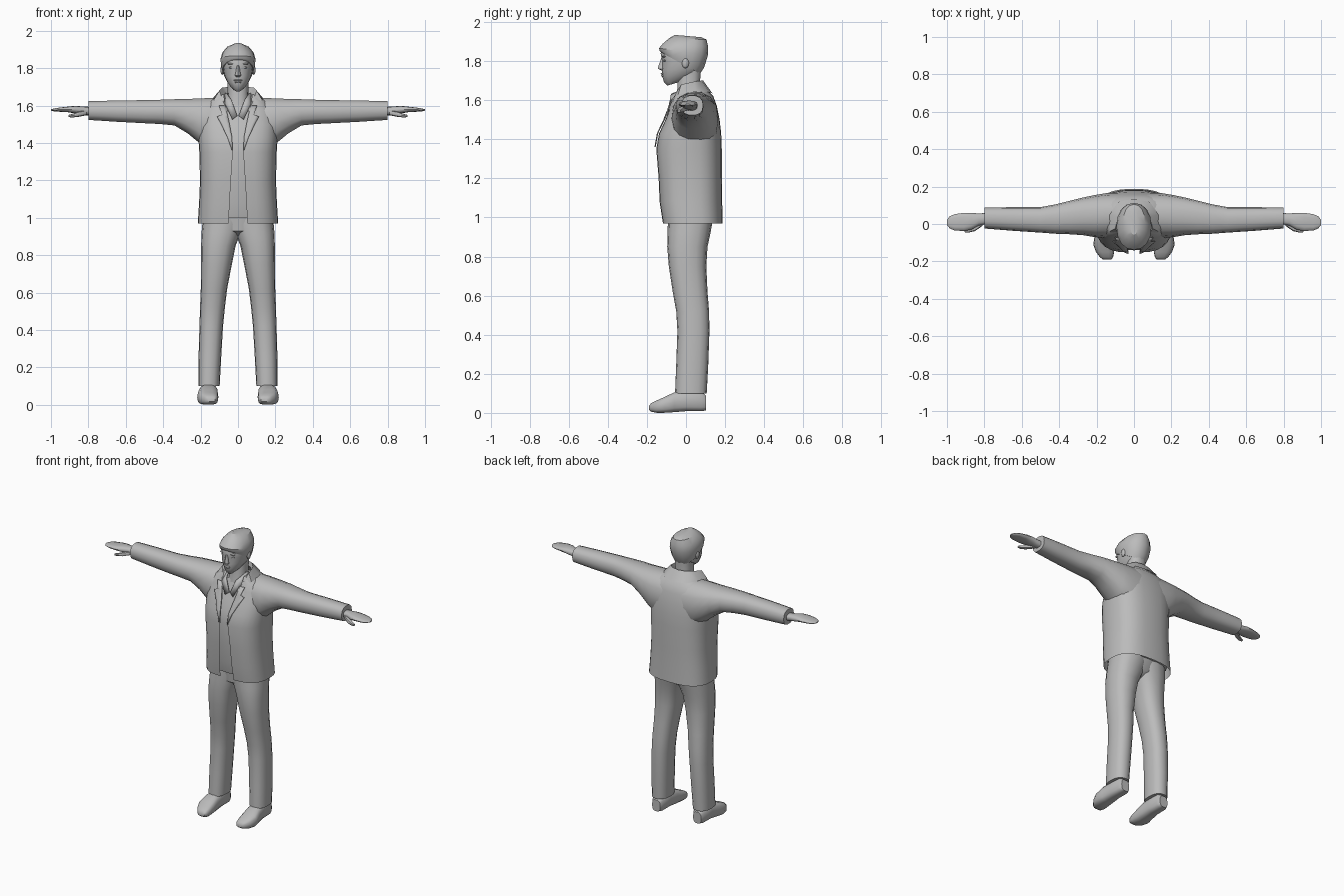
import bpy, bmesh, math

grey = bpy.data.materials.new("plain grey")
grey.diffuse_color = (0.5, 0.5, 0.5, 1)


def finish(name, bm, mirror=False, thick=0, angle=45):
    bmesh.ops.remove_doubles(bm, verts=bm.verts, dist=1e-5)
    bmesh.ops.recalc_face_normals(bm, faces=bm.faces)
    me = bpy.data.meshes.new(name)
    bm.to_mesh(me)
    bm.free()
    ob = bpy.data.objects.new(name, me)
    bpy.context.collection.objects.link(ob)
    me.materials.append(grey)
    if mirror:
        m = ob.modifiers.new("mirror", 'MIRROR')
        m.merge_threshold = 0.0005
    if thick:
        s = ob.modifiers.new("thickness", 'SOLIDIFY')
        s.thickness, s.offset = thick, 0
    bpy.ops.object.select_all(action='DESELECT')
    ob.select_set(True)
    bpy.context.view_layer.objects.active = ob
    bpy.ops.object.shade_smooth_by_angle(angle=math.radians(angle))
    return ob


def loft(name, rings, closed=True, **kw):
    """Skin a list of equal-length point rows; closed rows get end caps."""
    bm = bmesh.new()
    rows = [[bm.verts.new(p) for p in r] for r in rings]
    n = len(rows[0])
    for a, b in zip(rows, rows[1:]):
        for i in range(n if closed else n - 1):
            j = (i + 1) % n
            bm.faces.new((a[i], a[j], b[j], b[i]))
    if closed:
        bm.faces.new(rows[0])
        bm.faces.new(rows[-1])
    return finish(name, bm, **kw)


def power(v, e):
    return math.copysign(abs(v) ** e, v)


def ring(axis, pos, a0, a1, b0, b1, n=14, p=2.4, tilt=0):
    """Rounded-box section across one axis; tilt shifts pos from b0 to b1."""
    out = []
    for i in range(n):
        t = 2 * math.pi * i / n
        u = (a0 + a1) / 2 + (a1 - a0) / 2 * power(math.cos(t), 2 / p)
        s = power(math.sin(t), 2 / p)
        v = (b0 + b1) / 2 + (b1 - b0) / 2 * s
        q = pos + tilt * (s + 1) / 2
        out.append({'x': (q, u, v), 'y': (u, q, v), 'z': (u, v, q)}[axis])
    return out


# jacket body: height, half width, front y, back y, half opening
JACKET = [(0.97, 0.215, -0.118, 0.188, 0.05), (1.08, 0.208, -0.135, 0.185, 0.045),
          (1.2, 0.203, -0.14, 0.183, 0.038), (1.35, 0.207, -0.152, 0.183, 0.028),
          (1.43, 0.212, -0.138, 0.18, 0.032), (1.5, 0.212, -0.105, 0.172, 0.045),
          (1.57, 0.2, -0.078, 0.158, 0.06), (1.62, 0.16, -0.06, 0.14, 0.072),
          (1.66, 0.09, -0.04, 0.1, 0.075)]
P = 2.6


def jacket_row(z, w, yf, yb, g, n=14):
    row = []
    for i in range(n + 1):
        t = math.pi * (i / n - 0.5)
        c = abs(math.cos(t)) ** (2 / P) if 0 < i < n else 0
        x = g + (w - g) * c if t < 0 else w * c
        row.append((x, (yf + yb) / 2 + (yb - yf) / 2 * power(math.sin(t), 2 / P), z))
    return row


loft("jacket_body", [jacket_row(*r) for r in JACKET], closed=False, mirror=True)

# shirt seen through the jacket opening
loft("shirt", [ring('z', z, -w * 0.86, w * 0.86, yf + 0.012, yb - 0.02, 20, 3)
               for z, w, yf, yb, g in [(1.0, *JACKET[0][1:])] + JACKET[1:8]])
loft("shirt_collar", [[(0.004, -0.088, 1.545), (0.035, -0.075, 1.63), (0.06, 0.0, 1.665), (0, 0.085, 1.68)],
                      [(0.03, -0.096, 1.525), (0.065, -0.08, 1.60), (0.085, 0.0, 1.64), (0, 0.1, 1.65)]],
     closed=False, mirror=True, thick=0.006)


# lapels follow the jacket front
def jacket_front(x_off, z):
    for a, b in zip(JACKET, JACKET[1:]):
        if a[0] <= z <= b[0]:
            k = (z - a[0]) / (b[0] - a[0])
            _, w, yf, yb, g = [p + (q - p) * k for p, q in zip(a, b)]
            s = (1 - min(1, x_off / (w - g)) ** P) ** (1 / P)
            return (g + x_off, (yf + yb) / 2 - (yb - yf) / 2 * s - 0.008, z)


loft("lapel", [[jacket_front(w * k / 3, z) for k in range(4)] for z, w in
               ((1.36, 0.004), (1.43, 0.025), (1.5, 0.045), (1.54, 0.058), (1.55, 0.03), (1.6, 0.035))],
     closed=False, mirror=True, thick=0.006)

# turned-down jacket collar
loft("jacket_collar", [
    [(0.1, -0.085, 1.55), (0.13, -0.04, 1.63), (0.13, 0.05, 1.645), (0.085, 0.118, 1.64), (0, 0.135, 1.635)],
    [(0.06, -0.09, 1.57), (0.1, -0.025, 1.68), (0.085, 0.04, 1.695), (0.05, 0.078, 1.70), (0, 0.088, 1.70)],
    [(0.045, -0.078, 1.57), (0.07, -0.02, 1.65), (0.07, 0.04, 1.665), (0.045, 0.07, 1.67), (0, 0.08, 1.67)]],
     closed=False, mirror=True)

# sleeves: x, front y, back y, bottom z, top z
loft("sleeve", [ring('x', *r) for r in
                ((0.07, -0.06, 0.165, 1.34, 1.645), (0.15, -0.075, 0.165, 1.36, 1.643),
                 (0.21, -0.07, 0.155, 1.4, 1.64), (0.27, -0.06, 0.142, 1.45, 1.637),
                 (0.34, -0.055, 0.125, 1.492, 1.635), (0.42, -0.052, 0.105, 1.5, 1.632),
                 (0.5, -0.046, 0.09, 1.504, 1.63), (0.65, -0.036, 0.09, 1.512, 1.628),
                 (0.8, -0.024, 0.088, 1.522, 1.624))], mirror=True)

# hands: flat palm with fingers together, and a thumb
loft("hand", [ring('x', *r, n=12) for r in
              ((0.78, 0.0, 0.06, 1.545, 1.592), (0.83, -0.008, 0.056, 1.55, 1.595),
               (0.87, -0.03, 0.06, 1.558, 1.598), (0.91, -0.038, 0.06, 1.564, 1.594),
               (0.96, -0.034, 0.052, 1.567, 1.588), (0.985, -0.024, 0.042, 1.569, 1.584),
               (1.0, -0.005, 0.022, 1.573, 1.58))], mirror=True)
loft("thumb", [ring('x', *r, n=8) for r in
               ((0.81, -0.01, 0.03, 1.548, 1.575), (0.85, -0.038, 0.0, 1.54, 1.568),
                (0.885, -0.046, -0.02, 1.536, 1.556), (0.905, -0.044, -0.028, 1.538, 1.55))], mirror=True)

# trousers: height, inner x, outer x, front y, back y
loft("trouser_leg", [ring('z', *r, n=16) for r in
                     ((0.1, 0.098, 0.212, -0.056, 0.106), (0.25, 0.09, 0.211, -0.05, 0.114),
                      (0.42, 0.08, 0.206, -0.044, 0.12), (0.52, 0.07, 0.203, -0.05, 0.118),
                      (0.62, 0.058, 0.199, -0.068, 0.11), (0.75, 0.033, 0.198, -0.088, 0.104),
                      (0.85, 0.013, 0.197, -0.096, 0.11), (0.92, -0.015, 0.195, -0.095, 0.125),
                      (1.03, -0.06, 0.185, -0.09, 0.145))], mirror=True)
loft("trouser_seat", [ring('z', *r, n=16) for r in
                      ((0.895, -0.04, 0.04, -0.03, 0.06), (0.93, -0.13, 0.13, -0.085, 0.115),
                       (1.03, -0.185, 0.185, -0.095, 0.15))])

# shoes: y, inner x, outer x, bottom z, top z
loft("shoe", [ring('y', *r, n=14, p=3) for r in
              ((0.102, 0.125, 0.185, 0.012, 0.09), (0.08, 0.113, 0.197, 0.008, 0.108),
               (0.0, 0.112, 0.2, 0.008, 0.112), (-0.06, 0.107, 0.21, 0.003, 0.106),
               (-0.11, 0.105, 0.218, 0.0, 0.082), (-0.15, 0.106, 0.203, 0.0, 0.064),
               (-0.178, 0.112, 0.182, 0.006, 0.05), (-0.19, 0.122, 0.165, 0.016, 0.036))], mirror=True)

# neck and head
loft("neck", [ring('z', z, -w, w, f, b) for z, w, f, b in
              ((1.58, 0.065, -0.06, 0.08), (1.66, 0.055, -0.045, 0.07), (1.76, 0.056, -0.045, 0.078))])


def skull(name, table, **kw):
    loft(name, [ring('z', zf, -w, w, yf, yb, 16, 2.2, zb - zf) for zf, zb, w, yf, yb in table], **kw)


skull("head", ((1.675, 1.70, 0.022, -0.095, -0.01), (1.69, 1.72, 0.042, -0.112, 0.04),
               (1.72, 1.74, 0.06, -0.121, 0.066), (1.755, 1.765, 0.074, -0.124, 0.086),
               (1.8, 1.8, 0.081, -0.122, 0.1), (1.84, 1.84, 0.084, -0.13, 0.105),
               (1.89, 1.89, 0.07, -0.1, 0.095)))
skull("hair", ((1.845, 1.735, 0.083, -0.128, 0.072), (1.853, 1.77, 0.09, -0.135, 0.094),
               (1.866, 1.83, 0.094, -0.138, 0.112), (1.89, 1.875, 0.084, -0.118, 0.113),
               (1.918, 1.91, 0.058, -0.085, 0.105), (1.934, 1.922, 0.022, -0.058, 0.08)), angle=30)

# face details
loft("nose", [ring('z', z, -w, w, f, -0.1, 8, 2) for z, w, f in
              ((1.752, 0.012, -0.126), (1.76, 0.018, -0.143), (1.772, 0.013, -0.142),
               (1.815, 0.008, -0.127))])


def blob(name, pos, size, mirror=False):
    bm = bmesh.new()
    bmesh.ops.create_uvsphere(bm, u_segments=10, v_segments=6, radius=1)
    for v in bm.verts:
        v.co = [c * s + p for c, s, p in zip(v.co, size, pos)]
    finish(name, bm, mirror)


blob("eye", (0.034, -0.108, 1.803), (0.015, 0.008, 0.006), True)
blob("eyebrow", (0.036, -0.112, 1.823), (0.021, 0.01, 0.005), True)
blob("ear", (0.084, -0.003, 1.79), (0.01, 0.018, 0.027), True)
blob("upper_lip", (0, -0.121, 1.735), (0.024, 0.009, 0.005))
blob("lower_lip", (0, -0.118, 1.725), (0.019, 0.009, 0.006))
